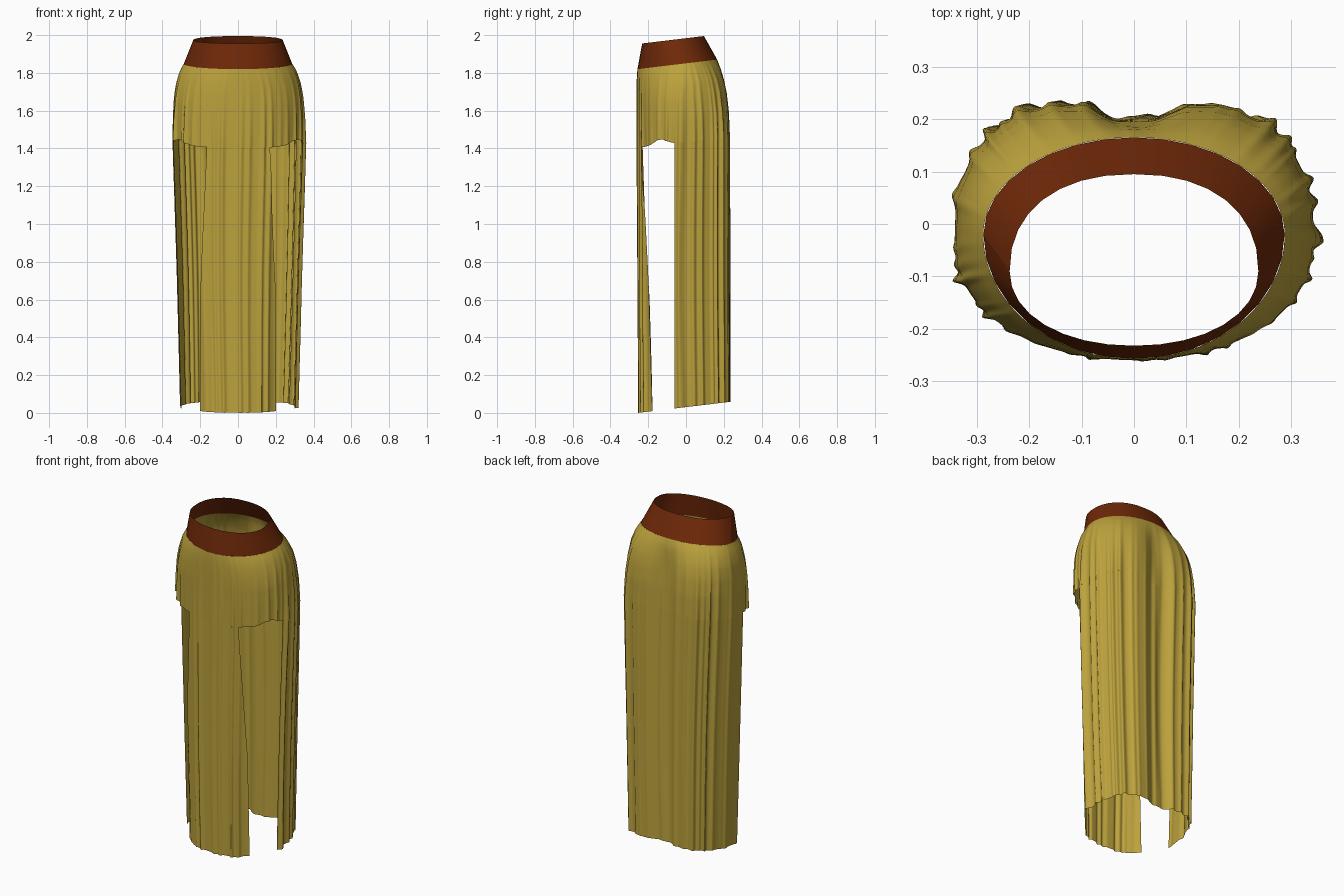
import bpy, math, random

if "Cube" in bpy.data.objects:
    bpy.data.objects.remove(bpy.data.objects["Cube"])
random.seed(11)

def material(name, col):
    m = bpy.data.materials.new(name)
    m.diffuse_color = (*col, 1)
    m.use_nodes = True
    m.node_tree.nodes["Principled BSDF"].inputs["Base Color"].default_value = m.diffuse_color
    return m

GOLD = material("mustard_cloth", (0.50, 0.36, 0.046))
BROWN = material("brown_leather", (0.16, 0.022, 0.0025))

# body profile: height, half width, front y, back y, widest y,
# front squareness, back squareness, cleft depth, fold strength
RINGS = [
    (1.953, .237, -.232, .095, -.09, 2.1, 2.25, 0, 0),
    (1.82, .287, -.257, .165, -.02, 2.0, 2.0, 0, 0),
    (1.78, .310, -.260, .190, -.02, 2.1, 2.15, .012, .12),
    (1.71, .331, -.260, .217, -.02, 2.2, 2.35, .035, .25),
    (1.64, .341, -.259, .233, -.03, 2.2, 2.5, .050, .4),
    (1.54, .346, -.257, .244, -.03, 2.2, 2.6, .058, .65),
    (1.40, .347, -.255, .249, -.03, 2.2, 2.65, .062, 1.0),
    (0.70, .325, -.250, .252, -.03, 2.2, 2.65, .062, 1.0),
    (0.00, .306, -.246, .255, -.03, 2.2, 2.65, .062, 1.0),
]

def ring(z):
    for a, b in zip(RINGS, RINGS[1:]):
        if z >= b[0]:
            f = (a[0] - z) / (a[0] - b[0])
            return [p + (q - p) * f for p, q in zip(a, b)]
    return list(RINGS[-1])

# irregular vertical folds: angle, width, height
N_FOLDS = 36
FOLDS = [((i + random.uniform(-.32, .32)) * math.tau / N_FOLDS,
          random.uniform(.03, .055), random.uniform(.15, 1)) for i in range(N_FOLDS)]

def fold(t, z):
    t += .02 * math.sin(z * 2.2)
    h = 0
    for a, w, k in FOLDS:
        d = (t - a + math.pi) % math.tau - math.pi
        if abs(d) < .2:
            h += k * math.exp(-(d / w) ** 2)
    return h - .3

def point(t, z):
    _, hw, yf, yb, yc, nf, nb, cleft, amp = ring(z)
    c, s = math.cos(t), math.sin(t)
    p = 2 / (nb if s > 0 else nf)
    x = hw * math.copysign(abs(c) ** p, c)
    y = yc + (yb - yc if s > 0 else yc - yf) * math.copysign(abs(s) ** p, s)
    if s > 0:
        y -= cleft * math.exp(-abs(x / .085) ** 1.6)
    elif s < -.3 and z < 1.4:  # side edges of the front panel curl back
        y += .022 * min(1, max(0, (abs(x) - .14) / .06)) * (1 - z / 1.4)
    if amp:
        f = fold(t, z) * amp * (.023 - .011 * max(0, -s) ** 2)
        x += c * f
        y += s * f
    return (x, y, max(0, z + .12 * (y + .255)))

def sheet(name, mat, nt, nz, span, top, bottom):
    """Cloth grid; span(z) gives the angle range, top(t)/bottom(t) the heights."""
    verts, faces = [], []
    for j in range(nz + 1):
        for i in range(nt + 1):
            f = j / nz
            a, b = span(1.41 * (1 - f))
            t = a + (b - a) * i / nt
            verts.append(point(t, top(t) + (bottom(t) - top(t)) * f))
    w = nt + 1
    for j in range(nz):
        for i in range(nt):
            k = j * w + i
            faces.append((k, k + w, k + w + 1, k + 1))
    me = bpy.data.meshes.new(name)
    me.from_pydata(verts, [], faces)
    me.materials.append(mat)
    me.polygons.foreach_set("use_smooth", [True] * len(faces))
    ob = bpy.data.objects.new(name, me)
    bpy.context.collection.objects.link(ob)
    return ob

full = lambda z: (-math.pi, math.pi)

def slit_top(t):  # hem of the short side flaps, slightly arched
    y = -.03 + .226 * math.sin(t)
    return 1.403 + .03 * math.exp(-((y + .13) / .05) ** 2)

def front_span(z):  # front panel widens toward the hem
    r = ring(z)
    x = .203 if z < .6 else .203 - .035 * (z - .6) / .8
    a = math.acos((x / r[1]) ** (r[5] / 2))
    return (-math.pi + a, -a)

def back_span(z):
    r = ring(z)
    a = math.asin((.032 / (r[4] - r[2])) ** (r[5] / 2))
    return (-a, math.pi + a)

# waistband
sheet("waistband", BROWN, 32, 2, full, lambda t: 1.953, lambda t: 1.82)
# hip section down to the slits
sheet("skirt_hips", GOLD, 480, 16, full, lambda t: 1.82, slit_top)
# long panels
sheet("front_panel", GOLD, 160, 14, front_span, slit_top, lambda t: 0.0)
sheet("back_panel", GOLD, 300, 14, back_span, slit_top, lambda t: 0.0)
